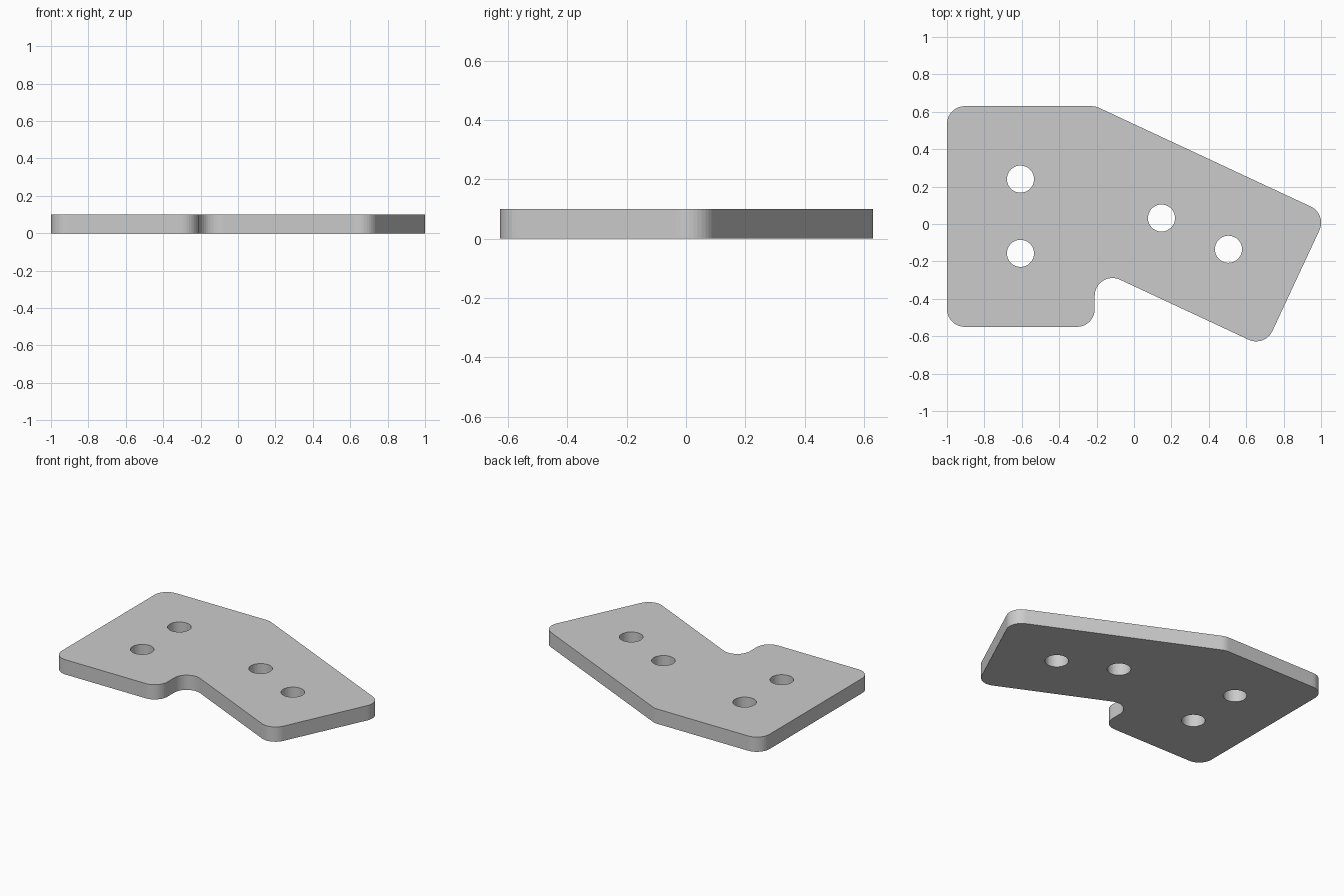
import bpy, bmesh
from math import sin, cos, pi, radians, tan
from mathutils import Vector

if "Cube" in bpy.data.objects:
    bpy.data.objects.remove(bpy.data.objects["Cube"])

THICK = 0.1
FILLET = 0.095
HOLE_R = 0.0725
TILT = radians(25)
n = Vector((sin(TILT), cos(TILT)))     # normal of the long tilted edges
m = Vector((cos(TILT), -sin(TILT)))    # normal of the tilted end edge


def meet(a, b):
    """Corner where two lines (normal, offset) cross."""
    (p, c), (q, d) = a, b
    det = p.x * q.y - p.y * q.x
    return Vector(((c * q.y - d * p.y) / det, (p.x * d - q.x * c) / det))


def rounded(corner, prev, nxt, r):
    """Arc points replacing a sharp corner."""
    u, v = (prev - corner).normalized(), (nxt - corner).normalized()
    half = u.angle(v) / 2
    centre = corner + (u + v).normalized() * (r / sin(half))
    a = corner + u * (r / tan(half)) - centre
    b = corner + v * (r / tan(half)) - centre
    sweep = a.angle(b)
    steps = max(2, round(sweep / radians(9)))
    return [centre + (a * sin(sweep * (1 - i / steps)) + b * sin(sweep * i / steps)) / sin(sweep)
            for i in range(steps + 1)]


# Edges of the outline in order, as normal and offset
X, Y = Vector((1, 0)), Vector((0, 1))
lines = [(X, -1.0), (Y, 0.63), (n, 0.484), (m, 0.9126),
         (n, -0.3015), (X, -0.21), (Y, -0.55)]
corners = [meet(lines[i - 1], lines[i]) for i in range(len(lines))]
outline = []
for i, c in enumerate(corners):
    outline += rounded(c, corners[i - 1], corners[(i + 1) % len(corners)], FILLET)

# Four bolt holes
loops = [outline]
for x, y in [(-0.607, 0.24), (-0.607, -0.157), (0.147, 0.032), (0.505, -0.135)]:
    loops.append([Vector((x + HOLE_R * cos(2 * pi * k / 40), y + HOLE_R * sin(2 * pi * k / 40)))
                  for k in range(40)])

# Fill the profile and extrude it into a plate
bm = bmesh.new()
edges = []
for loop in loops:
    vs = [bm.verts.new((p.x, p.y, 0)) for p in loop]
    edges += [bm.edges.new((vs[i - 1], vs[i])) for i in range(len(vs))]
bmesh.ops.triangle_fill(bm, use_beauty=True, use_dissolve=False, edges=edges, normal=(0, 0, 1))
ext = bmesh.ops.extrude_face_region(bm, geom=bm.faces[:])
top = [g for g in ext["geom"] if isinstance(g, bmesh.types.BMVert)]
bmesh.ops.translate(bm, verts=top, vec=(0, 0, THICK))
bmesh.ops.recalc_face_normals(bm, faces=bm.faces[:])
mesh = bpy.data.meshes.new("angled_plate")
bm.to_mesh(mesh)
bm.free()
plate = bpy.data.objects.new("angled_plate", mesh)
bpy.context.collection.objects.link(plate)
